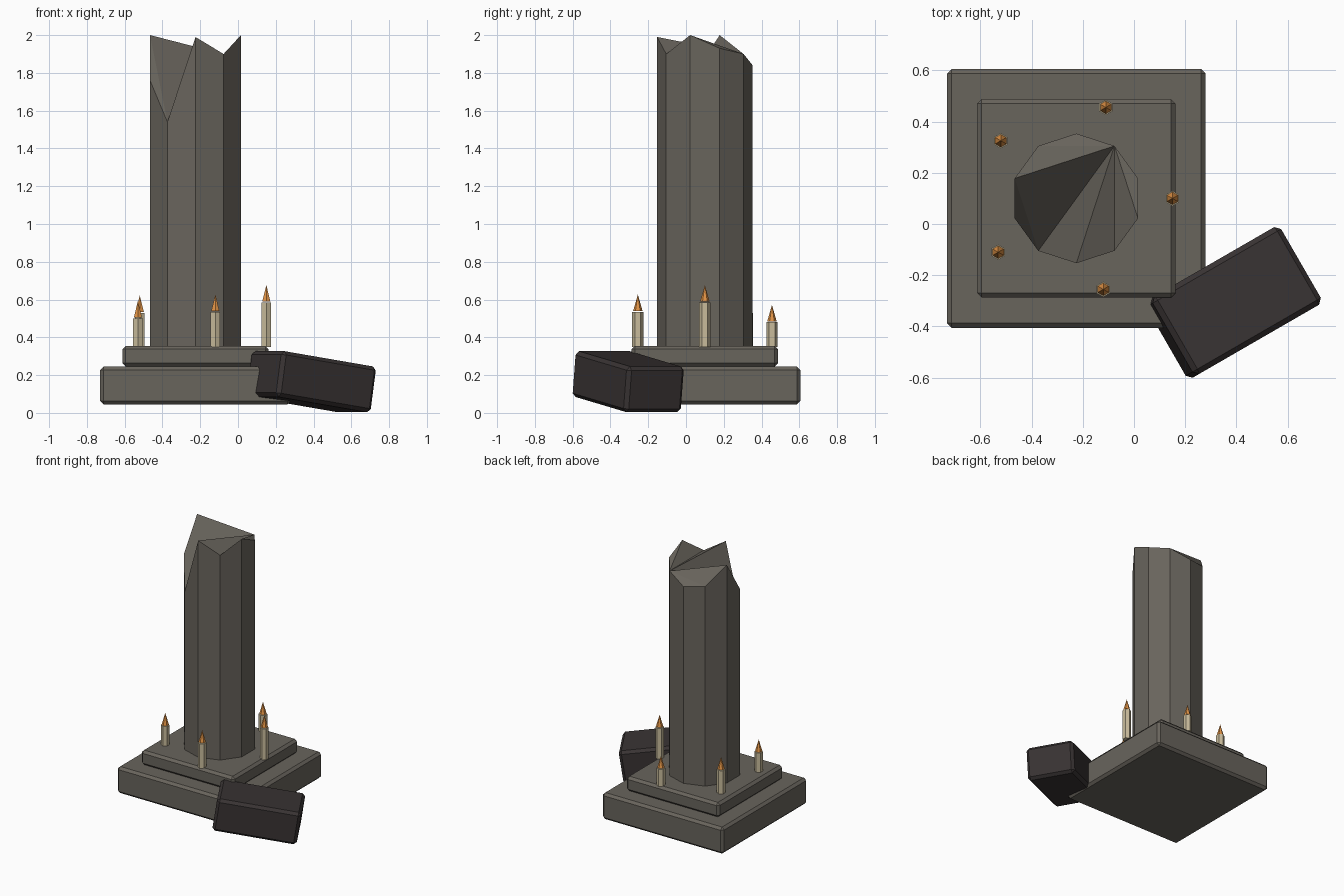
import bpy, bmesh
from math import radians, cos, sin

cube = bpy.data.objects.get("Cube")
if cube:
    bpy.data.objects.remove(cube, do_unlink=True)


def material(name, color):
    m = bpy.data.materials.new(name)
    m.use_nodes = True
    m.diffuse_color = (*color, 1)
    bsdf = next(n for n in m.node_tree.nodes if n.type == 'BSDF_PRINCIPLED')
    bsdf.inputs["Base Color"].default_value = (*color, 1)
    return m


stone = material("weathered_stone", (0.14, 0.128, 0.108))
dark_stone = material("dark_stone", (0.04, 0.033, 0.033))
wax = material("pale_wax", (0.58, 0.50, 0.33))
fire = material("orange_flame", (0.75, 0.29, 0.06))


def add_object(name, bm, mat):
    bmesh.ops.recalc_face_normals(bm, faces=bm.faces)
    mesh = bpy.data.meshes.new(name)
    bm.to_mesh(mesh)
    bm.free()
    mesh.materials.append(mat)
    obj = bpy.data.objects.new(name, mesh)
    bpy.context.collection.objects.link(obj)
    return obj


def block(name, size, center, mat, rotation=(0, 0, 0), chamfer=0.018):
    bm = bmesh.new()
    bmesh.ops.create_cube(bm, size=1)
    bmesh.ops.scale(bm, vec=size, verts=bm.verts)
    bmesh.ops.bevel(bm, geom=bm.edges[:], offset=chamfer, segments=1, affect='EDGES')
    obj = add_object(name, bm, mat)
    obj.location = center
    obj.rotation_euler = rotation
    return obj


def hex_cone(name, r1, r2, x, y, z, height, mat):
    bm = bmesh.new()
    bmesh.ops.create_cone(bm, cap_ends=True, segments=6, radius1=r1, radius2=r2, depth=height)
    obj = add_object(name, bm, mat)
    obj.location = (x, y, z + height / 2)
    return obj


CX, CY = -0.225, 0.10
STEP_TOP = 0.355

# Stepped plinth
block("plinth_base", (1.01, 1.01, 0.20), (CX, CY, 0.145), stone)
block("plinth_step", (0.775, 0.775, 0.11), (CX, CY, 0.30), stone)

# Broken ten-sided column: one height per corner, counter-clockwise from the front
heights = [1.99, 1.90, 2.0, 1.93, 1.90, 1.84, 1.863, 2.0, 1.76, 1.54]
bm = bmesh.new()
bottom, top = [], []
for i, h in enumerate(heights):
    a = radians(270 + 36 * i)
    x, y = CX + 0.253 * cos(a), CY + 0.253 * sin(a)
    bottom.append(bm.verts.new((x, y, STEP_TOP - 0.01)))
    top.append(bm.verts.new((x, y, h)))
for i in range(10):
    j = (i + 1) % 10
    bm.faces.new((bottom[i], bottom[j], top[j], top[i]))
bm.faces.new(bottom[::-1])
# Facets of the fractured top
for facet in ("014", "124", "234", "456", "467", "479", "789", "049"):
    bm.faces.new([top[int(c)] for c in facet])
add_object("broken_column", bm, stone)

# Fallen block leaning on the plinth corner
block("fallen_block", (0.585, 0.35, 0.245), (0.388, -0.306, 0.165), dark_stone,
      (0, radians(8.5), radians(30)), 0.02)

# Candles: x, y, top of the wax
candles = [(0.15, 0.10, 0.585), (-0.11, 0.455, 0.48), (-0.52, 0.325, 0.53),
           (-0.53, -0.11, 0.50), (-0.12, -0.255, 0.535)]
for n, (x, y, z) in enumerate(candles, 1):
    hex_cone(f"candle_{n}", 0.03, 0.03, x, y, STEP_TOP - 0.005, z - STEP_TOP + 0.005, wax)
    hex_cone(f"candle_flame_{n}", 0.025, 0, x, y, z + 0.004, 0.088, fire)
